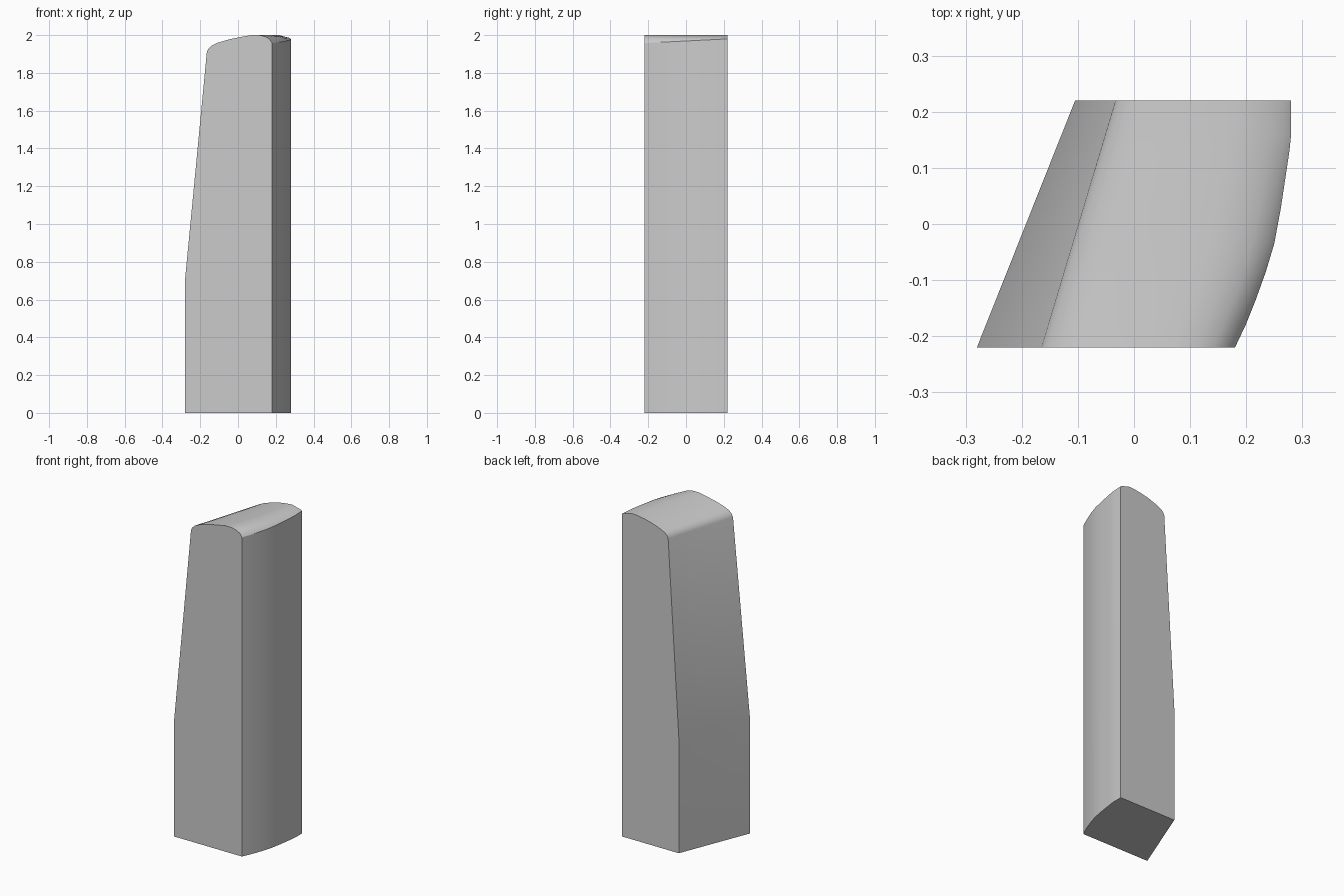
import bpy, bmesh, math

if "Cube" in bpy.data.objects:
    bpy.data.objects.remove(bpy.data.objects["Cube"])

# Plan outline of the bowed right side: (x, y) from front to back
right_side = [(0.18, -0.22), (0.199, -0.18), (0.217, -0.135), (0.235, -0.085),
              (0.25, -0.035), (0.262, 0.03), (0.271, 0.09), (0.277, 0.13),
              (0.28, 0.16), (0.28, 0.22)]

# Crown profile: (fraction across, front height, back height)
crown = [(0.0, 1.91, 1.91), (0.025, 1.928, 1.928), (0.07, 1.944, 1.942),
         (0.17, 1.96, 1.957), (0.35, 1.978, 1.977), (0.52, 1.99, 1.99),
         (0.68, 2.0, 1.998), (0.8, 2.0, 2.0), (0.89, 1.993, 1.992),
         (0.96, 1.98, 1.987), (1.0, 1.958, 1.98)]


def lerp(a, b, t):
    return a + (b - a) * t


bm = bmesh.new()
rings = []
for right_x, y in right_side:
    v = (y + 0.22) / 0.44
    base_x = lerp(-0.28, -0.105, v)
    top_x = lerp(-0.165, -0.033, v)
    # Foot, kink of the tapered left side, then the rounded crown
    section = [(right_x, 0.0), (base_x, 0.0), (base_x, 0.71)]
    section += [(lerp(top_x, right_x, t), lerp(zf, zb, v)) for t, zf, zb in crown]
    rings.append([bm.verts.new((x, y, z)) for x, z in section])

# Skin between the sections, plus flat front and back
n = len(rings[0])
for a, b in zip(rings, rings[1:]):
    for i in range(n):
        j = (i + 1) % n
        bm.faces.new((a[i], a[j], b[j], b[i]))
bm.faces.new(rings[0])
bm.faces.new(rings[-1][::-1])
bmesh.ops.recalc_face_normals(bm, faces=bm.faces)

mesh = bpy.data.meshes.new("standing_stone")
bm.to_mesh(mesh)
bm.free()
stone = bpy.data.objects.new("standing_stone", mesh)
bpy.context.collection.objects.link(stone)

bpy.context.view_layer.objects.active = stone
stone.select_set(True)
bpy.ops.object.shade_smooth_by_angle(angle=math.radians(30))
